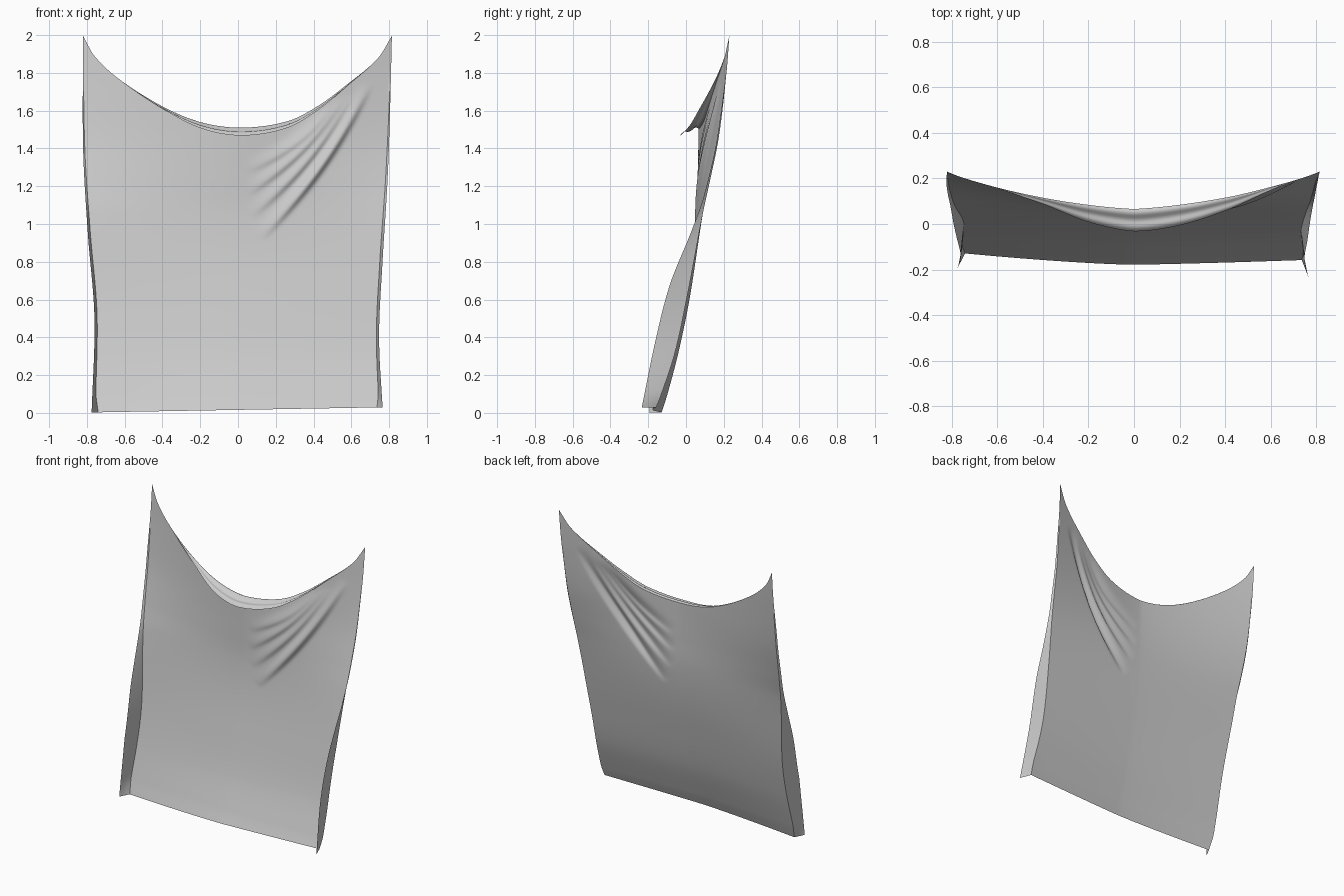
import bpy, bmesh, math

cube = bpy.data.objects.get("Cube")
if cube:
    bpy.data.objects.remove(cube, do_unlink=True)


def curve(points):
    """Smooth curve through (position, value) pairs."""
    def slope(i):
        a, b = points[max(i - 1, 0)], points[min(i + 1, len(points) - 1)]
        return (b[1] - a[1]) / (b[0] - a[0])

    def value(p):
        if p <= points[0][0]:
            return points[0][1]
        for i in range(len(points) - 1):
            (p0, v0), (p1, v1) = points[i], points[i + 1]
            if p <= p1:
                w = p1 - p0
                s = (p - p0) / w
                return (v0 * (1 + 2 * s) * (1 - s) ** 2 + v1 * s * s * (3 - 2 * s)
                        + w * slope(i) * s * (1 - s) ** 2 - w * slope(i + 1) * s * s * (1 - s))
        return points[-1][1]
    return value


# Sagging top rim and the outline of both sides
rim_height = curve([(-.82, 2), (-.76, 1.89), (-.62, 1.76), (-.38, 1.61), (-.18, 1.53),
                    (.03, 1.505), (.27, 1.54), (.43, 1.62), (.59, 1.74), (.75, 1.88), (.82, 2)])
right_width = curve([(0, .775), (.5, .76), (.95, .795), (1.4, .82), (2, .82)])
left_width = curve([(0, .767), (.4, .747), (.8, .765), (1.2, .79), (1.5, .802), (2, .815)])

# Drape seen from the side: middle, folded side lines and free side edges
middle_depth = curve([(0, -.185), (.1, -.145), (.32, -.073), (.61, -.008), (.85, .035),
                      (1.06, .058), (1.25, .063), (1.5, .066)])
upper_fold = [(1.06, .09), (1.22, .125), (1.45, .172), (1.72, .206), (2, .23)]
right_fold = curve([(0, -.13), (.1, -.098), (.32, -.04), (.61, .02)] + upper_fold)
left_fold = curve([(0, -.17), (.1, -.13), (.32, -.058), (.61, .005)] + upper_fold)
edge_depth = curve([(0, -.24), (.39, -.16), (.68, -.085), (.94, .02), (1.1, .08),
                    (1.2, .108), (1.4, .155), (1.6, .186), (1.8, .214), (2, .23)])
fold_inset = curve([(0, .035), (.12, .018), (.9, .014), (1.4, .009), (2, 0)])
lip_reach = curve([(-.62, 0), (-.4, .028), (-.2, .075), (0, .098), (.2, .09),
                   (.4, .058), (.6, .015), (.75, 0)])

# Diagonal pleats: lower end, upper end, height, soft width
pleats = [((.12, .92), (.70, 1.74), .03, .04),
          ((.07, 1.04), (.60, 1.68), .02, .04),
          ((.05, 1.16), (.55, 1.66), .018, .04),
          ((.05, 1.28), (.50, 1.63), .012, .04)]


def pleat_depth(x, z):
    total = 0
    for (x0, z0), (x1, z1), amount, soft in pleats:
        dx, dz = x1 - x0, z1 - z0
        length = math.hypot(dx, dz)
        along = ((x - x0) * dx + (z - z0) * dz) / length ** 2
        if 0 < along < 1:
            # The pleat hangs in a slight arc and drops sharply on its lower side
            off = ((z - z0) * dx - (x - x0) * dz) / length + .04 * math.sin(math.pi * along)
            width = soft if off > 0 else .018
            total += amount * math.sin(math.pi * along) * math.exp(-(off / width) ** 2)
    return total


def body_point(u, t):
    bottom = .016 + .013 * u
    z = bottom + t * (rim_height(u * .818) - bottom)
    width, fold = (left_width, left_fold) if u > 0 else (right_width, right_fold)
    x = u * (width(z) - fold_inset(z))
    y = middle_depth(z) + (fold(z) - middle_depth(z)) * abs(u) ** 1.35
    return x, y - pleat_depth(x, z), z


def flap_point(side, t, s):
    x, y, z = body_point(side, t)
    edge = edge_depth(z) + (.045 * max(0, 1 - z / .4) if side < 0 else 0)
    return x + side * fold_inset(z) * s, y + (edge - y) * s, z


def lip_point(u, s):
    x, y, z = body_point(u, 1)
    reach = lip_reach(x)
    crease = .07 * reach * math.sin(s * math.pi * 3)
    return x, y - reach * s, z - .37 * reach * s * s + crease


def add_sheet(bm, point, columns, rows):
    grid = [[bm.verts.new(point(i / columns, j / rows)) for i in range(columns + 1)]
            for j in range(rows + 1)]
    for low, high in zip(grid, grid[1:]):
        for i in range(columns):
            bm.faces.new((low[i], low[i + 1], high[i + 1], high[i]))


# Cloth sheet, hem folded over at the top, and side edges turned to the front
bm = bmesh.new()
add_sheet(bm, lambda a, t: body_point(2 * a - 1, t), 130, 140)
add_sheet(bm, lambda a, s: lip_point(2 * a - 1, s), 130, 10)
add_sheet(bm, lambda s, t: flap_point(1, t, s), 4, 140)
add_sheet(bm, lambda s, t: flap_point(-1, t, 1 - s), 4, 140)
bmesh.ops.remove_doubles(bm, verts=bm.verts, dist=.0004)
mesh = bpy.data.meshes.new("draped_cloth")
bm.to_mesh(mesh)
bm.free()
cloth = bpy.data.objects.new("draped_cloth", mesh)
bpy.context.collection.objects.link(cloth)

# Plain grey fabric
fabric = bpy.data.materials.new("grey_fabric")
fabric.use_nodes = True
colour = (.6, .6, .6, 1)
fabric.diffuse_color = colour
fabric.node_tree.nodes["Principled BSDF"].inputs["Base Color"].default_value = colour
mesh.materials.append(fabric)

bpy.ops.object.select_all(action="DESELECT")
cloth.select_set(True)
bpy.context.view_layer.objects.active = cloth
bpy.ops.object.shade_smooth_by_angle(angle=math.radians(40))
